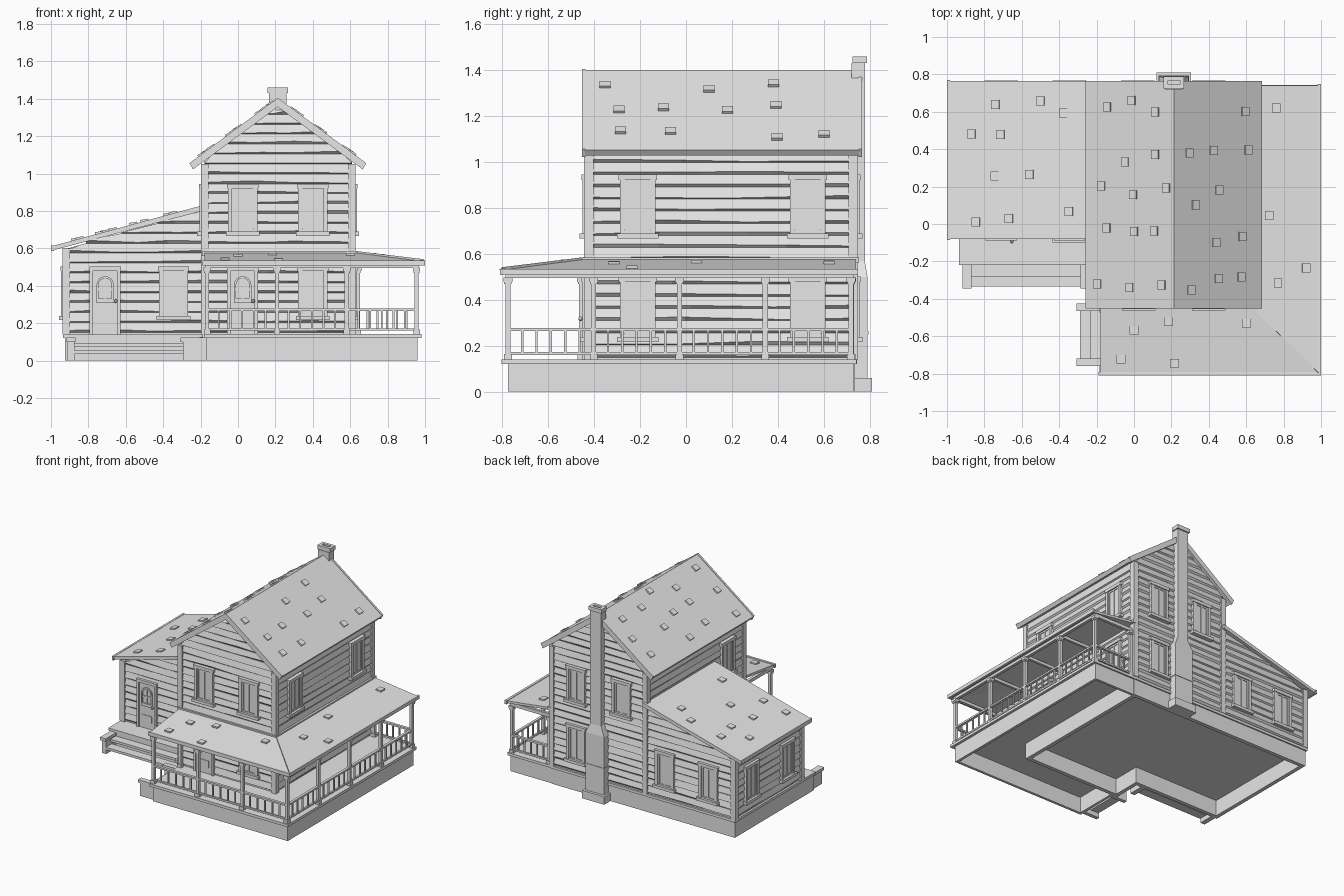
import bpy, bmesh, math, random
from mathutils import Vector

random.seed(4)
if "Cube" in bpy.data.objects:
    bpy.data.objects.remove(bpy.data.objects["Cube"])

GREY = (0.8, 0.8, 0.8, 1)
mat = bpy.data.materials.new("plain grey")
mat.use_nodes = True
mat.diffuse_color = GREY
mat.node_tree.nodes["Principled BSDF"].inputs["Base Color"].default_value = GREY


def finish(name, bm):
    bmesh.ops.recalc_face_normals(bm, faces=bm.faces)
    mesh = bpy.data.meshes.new(name)
    bm.to_mesh(mesh)
    bm.free()
    mesh.materials.append(mat)
    bpy.context.collection.objects.link(bpy.data.objects.new(name, mesh))


def loft(bm, *loops):
    """Closed solid through matching point loops."""
    rings = [[bm.verts.new(p) for p in loop] for loop in loops]
    for a, b in zip(rings, rings[1:]):
        for i in range(len(a)):
            j = (i + 1) % len(a)
            bm.faces.new((a[i], a[j], b[j], b[i]))
    bm.faces.new(rings[0])
    bm.faces.new(rings[-1])


def rect(x0, x1, y0, y1, z):
    return [(x0, y0, z), (x1, y0, z), (x1, y1, z), (x0, y1, z)]


def box(bm, x0, x1, y0, y1, z0, z1):
    loft(bm, rect(x0, x1, y0, y1, z0), rect(x0, x1, y0, y1, z1))


def prism_y(bm, profile, y0, y1):
    loft(bm, *[[(x, y, z) for x, z in profile] for y in (y0, y1)])


def strip(bm, path, t, z0, z1):
    """Axis-aligned bars along a path."""
    h = t / 2
    for (ax, ay), (bx, by) in zip(path, path[1:]):
        box(bm, min(ax, bx) - h, max(ax, bx) + h, min(ay, by) - h, max(ay, by) + h, z0, z1)


# Wall frames: u along the wall, v up, d outward
X0, X1, Y0, Y1, RIDGE = -0.18, 0.61, -0.425, 0.73, 0.213
WX, WY = -0.92, -0.06
FLOOR = 0.14
front = lambda u, v, d: (u, Y0 - d, v)
back = lambda u, v, d: (u, Y1 + d, v)
right = lambda u, v, d: (X1 + d, u, v)
left = lambda u, v, d: (X0 - d, u, v)
wing_front = lambda u, v, d: (u, WY - d, v)
wing_left = lambda u, v, d: (WX - d, u, v)


def wall_box(bm, wall, u0, u1, v0, v1, d1, d0=-0.01):
    loft(bm, *[[wall(u, v, d) for u, v in ((u0, v0), (u1, v0), (u1, v1), (u0, v1))] for d in (d0, d1)])


# House body
def main_z(x):
    return 1.36 - 0.737 * abs(x - RIDGE)


def wing_z(x):
    return 0.8 + 0.278 * (x + 0.19)


bm = bmesh.new()
prism_y(bm, [(X0, FLOOR), (X1, FLOOR), (X1, main_z(X1)), (RIDGE, main_z(RIDGE)), (X0, main_z(X0))], Y0, Y1)
prism_y(bm, [(WX, FLOOR), (X0, FLOOR), (X0, wing_z(X0)), (WX, wing_z(WX))], WY, Y1)
finish("house_walls", bm)


# Lapped siding boards
def siding(name, wall, top, span):
    bm = bmesh.new()
    v, step = FLOOR + 0.01, 0.053
    while v < top - 0.02:
        v1 = min(v + step, top)
        (a0, b0), (a1, b1) = span(v), span(v1)
        sections = []
        for t in (0, random.uniform(0.25, 0.45), random.uniform(0.55, 0.75), 1):
            lip = random.uniform(0.004, 0.016)
            ub, ut = a0 + (b0 - a0) * t, a1 + (b1 - a1) * t
            sections.append([wall(ub, v, -0.01), wall(ub, v, 0.001), wall(ub, v + lip, 0.014),
                             wall(ut, v1, 0.004), wall(ut, v1, -0.01)])
        loft(bm, *sections)
        v = v1
    finish(name, bm)


def gable(v):
    reach = (1.36 - v) / 0.737
    return max(X0, RIDGE - reach), min(X1, RIDGE + reach)


def lean_to(v):
    return min(X0, max(WX, (v - 0.8) / 0.278 - 0.19)), X0


siding("front_siding", front, 1.34, gable)
siding("back_siding", back, 1.34, gable)
siding("left_side_siding", right, 1.06, lambda v: (Y0, Y1))
siding("right_side_siding", left, 1.06, lambda v: (Y0, Y1))
siding("wing_front_siding", wing_front, 0.79, lean_to)
siding("wing_back_siding", back, 0.79, lean_to)
siding("wing_side_siding", wing_left, 0.59, lambda v: (WY, Y1))

# Corner posts
bm = bmesh.new()
for x, y, top in ((X0, Y0, 1.05), (X1, Y0, 1.05), (X0, Y1, 1.05), (X1, Y1, 1.05), (WX, WY, 0.6), (WX, Y1, 0.6)):
    sx = 1 if x == X1 else -1
    sy = 1 if y == Y1 else -1
    xs, ys = sorted((x + sx * 0.018, x - sx * 0.022)), sorted((y + sy * 0.018, y - sy * 0.022))
    box(bm, *xs, *ys, FLOOR, top)
finish("corner_posts", bm)


# Windows
def window(bm, wall, c, sill, top):
    w = 0.078
    wall_box(bm, wall, c - w, c + w, sill, top, 0.015)
    for s in (-1, 1):
        wall_box(bm, wall, *sorted((c + s * w, c + s * (w - 0.022))), sill, top, 0.026)
        wall_box(bm, wall, *sorted((c + s * 0.055, c + s * 0.043)), sill + 0.02, top - 0.02, 0.02)
    wall_box(bm, wall, c - w - 0.006, c + w + 0.006, top - 0.022, top + 0.002, 0.029)
    wall_box(bm, wall, c - w - 0.012, c + w + 0.012, sill - 0.018, sill + 0.004, 0.038)
    wall_box(bm, wall, c - 0.006, c + 0.006, sill, top - 0.02, 0.02)
    for v in (sill + 0.004, top - 0.034):
        wall_box(bm, wall, c - 0.055, c + 0.055, v, v + 0.012, 0.02)


UP, LOW = (0.685, 0.943), (0.235, 0.5)
bm = bmesh.new()
for wall, c, level in (
        (front, 0.025, UP), (front, 0.4, UP), (front, 0.4, LOW), (back, 0.02, UP), (back, 0.4, UP), (back, 0.4, LOW),
        (right, -0.21, UP), (right, 0.53, UP), (right, -0.21, LOW), (right, 0.53, LOW), (left, -0.22, UP),
        (wing_front, -0.345, LOW), (back, -0.345, LOW), (back, -0.71, LOW), (wing_left, 0.55, LOW), (wing_left, 0.12, LOW)):
    window(bm, wall, c, *level)
finish("windows", bm)


# Doors with arched lights
def door(name, wall, c):
    bm = bmesh.new()
    wall_box(bm, wall, c - 0.08, c + 0.08, FLOOR, 0.5, 0.016)
    for s in (-1, 1):
        wall_box(bm, wall, *sorted((c + s * 0.083, c + s * 0.064)), FLOOR, 0.5, 0.026)
    wall_box(bm, wall, c - 0.085, c + 0.085, 0.48, 0.502, 0.028)
    arch = [(-1, -2.1)] + [(-math.cos(a * math.pi / 8), math.sin(a * math.pi / 8)) for a in range(9)] + [(1, -2.1)]
    for p, q in zip(arch, arch[1:] + arch[:1]):
        quad = [(c + k * x, 0.405 + k * z) for k, (x, z) in ((0.046, p), (0.046, q), (0.035, q), (0.035, p))]
        loft(bm, *[[wall(u, v, d) for u, v in quad] for d in (0.01, 0.025)])
    wall_box(bm, wall, c - 0.005, c + 0.005, 0.32, 0.445, 0.022)
    wall_box(bm, wall, c - 0.04, c + 0.04, 0.375, 0.386, 0.022)
    wall_box(bm, wall, c - 0.04, c + 0.04, 0.19, 0.24, 0.02)
    knob = bmesh.ops.create_icosphere(bm, subdivisions=2, radius=0.01)["verts"]
    bmesh.ops.translate(bm, verts=knob, vec=wall(c + 0.056, 0.318, 0.034))
    finish(name, bm)


door("main_door", front, 0.025)
door("wing_door", wing_front, -0.71)

# Main roof, its gable trim, and the wing roof
def chevron(lift, drop):
    e = 0.472
    return [(RIDGE, 1.4 + lift), (RIDGE + e, 1.052 + lift), (RIDGE + e - 0.018, 1.028 - drop), (RIDGE, 1.362 - drop),
            (RIDGE - e + 0.018, 1.028 - drop), (RIDGE - e, 1.052 + lift)]


bm = bmesh.new()
prism_y(bm, chevron(0, 0), -0.445, 0.76)
for y in (-0.453, 0.75):
    prism_y(bm, chevron(0.004, 0.006), y, y + 0.015)
finish("main_roof", bm)

bm = bmesh.new()
lean = [(-1, 0.61), (-0.17, 0.835), (-0.17, 0.805), (-0.995, 0.588)]
prism_y(bm, lean, -0.08, 0.765)
box(bm, -1, -0.985, -0.085, 0.77, 0.586, 0.616)
finish("wing_roof", bm)

# Porch roof with hip, fascia and beams
bm = bmesh.new()
outer = [(-0.18, -0.8), (0.99, -0.8), (0.99, 0.74)]
inner = [(-0.18, Y0), (X1, Y0), (X1, 0.74)]
for i in (0, 1):
    loft(bm, *[[(*outer[i], 0.53 - t), (*outer[i + 1], 0.53 - t), (*inner[i + 1], 0.578 - t), (*inner[i], 0.578 - t)]
               for t in (0, 0.018)])
strip(bm, outer, 0.018, 0.508, 0.535)
strip(bm, [(-0.18, Y0 - 0.015), (X1 + 0.015, Y0 - 0.015), (X1 + 0.015, 0.74)], 0.025, 0.56, 0.585)
loft(bm, *[[(x + s, y - s, z + k) for s, k in ((-0.012, 0), (0, 0.01), (0.012, 0), (0, -0.01))]
           for x, y, z in ((X1, Y0, 0.578), (0.99, -0.8, 0.532))])
finish("porch_roof", bm)

PX, PY, B = -0.165, -0.775, 0.955
bay = (B - PX) / 3
post_xy = [(PX + bay * i, PY) for i in range(4)] + [(B, PY + bay * i) for i in range(1, 5)]
bm = bmesh.new()
strip(bm, [(PX, Y0), (PX, PY), (B, PY), (B, 0.72), (X1, 0.72)], 0.022, 0.495, 0.52)
for x, y in post_xy[1:3]:
    strip(bm, [(x, y), (x, Y0)], 0.018, 0.5, 0.522)
for x, y in post_xy[4:]:
    strip(bm, [(x, y), (X1, y)], 0.018, 0.5, 0.522)
finish("porch_beams", bm)

# Porch posts
bm = bmesh.new()
for x, y in post_xy + [(PX, Y0 - 0.03), (X1 + 0.03, 0.72)]:
    for w, z0, z1 in ((0.011, FLOOR, 0.5), (0.017, FLOOR, 0.165), (0.016, 0.468, 0.478), (0.019, 0.478, 0.498)):
        box(bm, x - w, x + w, y - w, y + w, z0, z1)
finish("porch_posts", bm)

# Railings
bm = bmesh.new()
for p, q in list(zip(post_xy, post_xy[1:])) + [((B, 0.72), (X1 + 0.03, 0.72))]:
    strip(bm, [p, q], 0.02, 0.265, 0.278)
    strip(bm, [p, q], 0.014, 0.16, 0.172)
    for i in range(1, 6):
        x, y = Vector(p).lerp(Vector(q), i / 6)
        box(bm, x - 0.005, x + 0.005, y - 0.005, y + 0.005, 0.165, 0.27)
finish("porch_railing", bm)

# Foundations and floors
bm = bmesh.new()
strip(bm, [(-0.91, -0.2), (-0.19, -0.2), (-0.19, -0.415), (0.6, -0.415), (0.6, 0.72), (-0.91, 0.72), (-0.91, -0.2)],
      0.03, 0, 0.125)
strip(bm, [(-0.16, -0.42), (-0.16, -0.765), (0.95, -0.765), (0.95, 0.72), (0.6, 0.72)], 0.02, 0, 0.125)
finish("foundation", bm)
bm = bmesh.new()
box(bm, -0.935, X0, -0.22, 0.745, 0.12, FLOOR)
box(bm, X0 - 0.01, X1, -0.44, 0.745, 0.12, FLOOR)
box(bm, X0, 0.98, -0.803, -0.43, 0.121, FLOOR + 0.001)
box(bm, X1 - 0.01, 0.98, -0.44, 0.742, 0.121, FLOOR + 0.001)
finish("floors", bm)

# Steps to the wing landing and to the porch side
bm = bmesh.new()
for x in (-0.893, -0.263):
    box(bm, x - 0.018, x + 0.018, -0.33, -0.21, 0, 0.1)
    box(bm, x - 0.024, x + 0.024, -0.345, -0.21, 0.1, 0.122)
box(bm, -0.88, -0.27, -0.28, -0.215, 0.075, 0.093)
box(bm, -0.88, -0.27, -0.335, -0.265, 0.035, 0.053)
finish("wing_steps", bm)
bm = bmesh.new()
for y in (-0.74, -0.445):
    box(bm, -0.295, -0.16, y - 0.014, y + 0.014, 0, 0.1)
    box(bm, -0.308, -0.16, y - 0.02, y + 0.02, 0.1, 0.122)
box(bm, -0.235, -0.17, -0.73, -0.45, 0.075, 0.093)
box(bm, -0.29, -0.22, -0.73, -0.45, 0.035, 0.053)
finish("porch_steps", bm)

# Chimney with hollow cap
bm = bmesh.new()
box(bm, 0.12, 0.306, 0.72, 0.81, 0, 0.06)
loft(bm, *[rect(RIDGE - w, RIDGE + w, 0.72, y, z) for w, y, z in
           ((0.078, 0.79, 0.06), (0.078, 0.79, 0.5), (0.046, 0.778, 0.57), (0.046, 0.778, 1.43))])
strip(bm, [(0.17, 0.735), (0.256, 0.735), (0.256, 0.777), (0.17, 0.777), (0.17, 0.735)], 0.022, 1.43, 1.46)
box(bm, RIDGE - 0.082, RIDGE + 0.082, 0.72, 0.794, 0.25, 0.265)
finish("chimney", bm)


# Scattered raised shingles
def shingles(name, corner, along, down, cols, rows, keep):
    bm = bmesh.new()
    c, a, d = Vector(corner), Vector(along), Vector(down)
    n = a.cross(d).normalized()
    n *= 1 if n.z > 0 else -1
    ua, ud = a.normalized() * 0.024, d.normalized() * 0.022
    for i in range(cols):
        for j in range(rows):
            p = c + a * (i + random.uniform(0.25, 0.75)) / cols + d * (j + random.uniform(0.25, 0.75)) / rows
            if random.random() < keep:
                loft(bm, *[[p + ua * s + ud * t + n * (h + 0.002 * t) for s, t in ((-1, -1), (1, -1), (1, 1), (-1, 1))]
                           for h in (-0.004, 0.01)])
    finish(name, bm)


for side, label in ((1, "left"), (-1, "right")):
    shingles(f"main_{label}_shingles", (RIDGE, -0.42, 1.4), (0, 1.14, 0), (side * 0.472, 0, -0.348), 5, 3, 0.75)
shingles("wing_shingles", (-0.25, -0.06, 0.813), (0, 0.8, 0), (-0.73, 0, -0.198), 4, 4, 0.65)
shingles("porch_side_shingles", (X1 + 0.05, -0.4, 0.572), (0, 1.1, 0), (0.32, 0, -0.04), 4, 2, 0.65)
shingles("porch_front_shingles", (-0.15, Y0 - 0.04, 0.573), (0.85, 0, 0), (0, -0.33, -0.042), 4, 2, 0.7)
